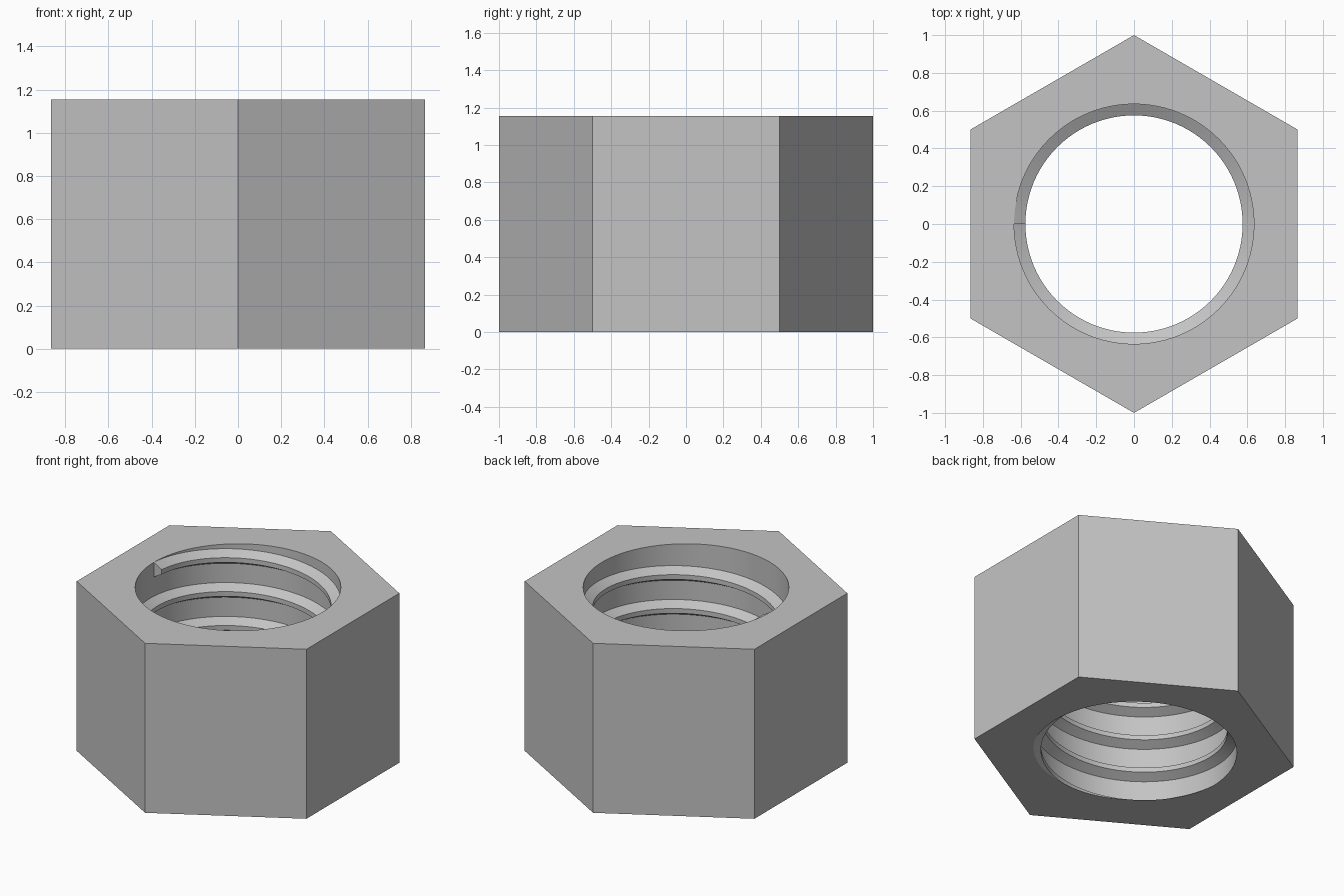
import bpy, bmesh, math

if "Cube" in bpy.data.objects:
    bpy.data.objects.remove(bpy.data.objects["Cube"])

HEIGHT = 1.155     # nut height
BORE = 0.635       # bore radius
CREST = 0.575      # inner radius of the thread ridge
PITCH = 0.231      # thread rise per turn
TURNS = 5
SEG = 96           # segments per turn

steel = bpy.data.materials.new("grey steel")
steel.diffuse_color = (0.55, 0.55, 0.55, 1)
steel.use_nodes = True
steel.node_tree.nodes["Principled BSDF"].inputs["Base Color"].default_value = steel.diffuse_color


def polar(r, step, z):
    a = math.pi / 2 + 2 * math.pi * step / SEG
    return (r * math.cos(a), r * math.sin(a), z)


def finish(bm, name):
    mesh = bpy.data.meshes.new(name)
    bm.to_mesh(mesh)
    bm.free()
    mesh.materials.append(steel)
    obj = bpy.data.objects.new(name, mesh)
    bpy.context.collection.objects.link(obj)
    bpy.ops.object.select_all(action='DESELECT')
    obj.select_set(True)
    bpy.context.view_layer.objects.active = obj
    bpy.ops.object.shade_smooth_by_angle(angle=math.radians(20))
    return obj


# Hexagonal body with a round bore
bm = bmesh.new()
per_side = SEG // 6
rings = []
for z in (0, HEIGHT):
    hexagon = [bm.verts.new(polar(1, i * per_side, z)) for i in range(6)]
    circle = [bm.verts.new(polar(BORE, s, z)) for s in range(SEG)]
    rings.append((hexagon, circle))
    for i in range(6):
        arc = [circle[(i * per_side + k) % SEG] for k in range(per_side + 1)]
        bm.faces.new([hexagon[i], hexagon[(i + 1) % 6]] + arc[::-1])
for low, high in zip(*rings):
    n = len(low)
    for i in range(n):
        j = (i + 1) % n
        bm.faces.new((low[i], low[j], high[j], high[i]))
bmesh.ops.recalc_face_normals(bm, faces=bm.faces)
finish(bm, "hex_body")

# Helical thread ridge: trapezoid swept round the bore, ending at the top rim
profile = [(BORE, 0), (CREST, -0.034), (CREST, -0.066), (BORE, -0.1)]
bm = bmesh.new()
sections = []
for s in range(TURNS * SEG + 1):
    z = PITCH * s / SEG
    sections.append([bm.verts.new(polar(r, s + SEG // 4, z + dz)) for r, dz in profile])
for a, b in zip(sections, sections[1:]):
    for i in range(4):
        j = (i + 1) % 4
        bm.faces.new((a[i], a[j], b[j], b[i]))
bm.faces.new(sections[0])
bm.faces.new(sections[-1])
bmesh.ops.recalc_face_normals(bm, faces=bm.faces)

# Trim the ridge flush with the underside and close the cut
cut = bmesh.ops.bisect_plane(bm, geom=bm.verts[:] + bm.edges[:] + bm.faces[:], dist=1e-5,
                             plane_co=(0, 0, 0), plane_no=(0, 0, 1), clear_inner=True)
rim = [e for e in bm.edges if e.is_boundary and all(abs(v.co.z) < 1e-4 for v in e.verts)]
bmesh.ops.holes_fill(bm, edges=rim, sides=0)
bmesh.ops.recalc_face_normals(bm, faces=bm.faces)

# Remove the hidden side that lies against the bore wall
bm.normal_update()
hidden = [f for f in bm.faces if abs(f.normal.z) < 0.3
          and all(abs(v.co.xy.length - BORE) < 1e-3 for v in f.verts)]
bmesh.ops.delete(bm, geom=hidden, context='FACES')
finish(bm, "thread_ridge")
